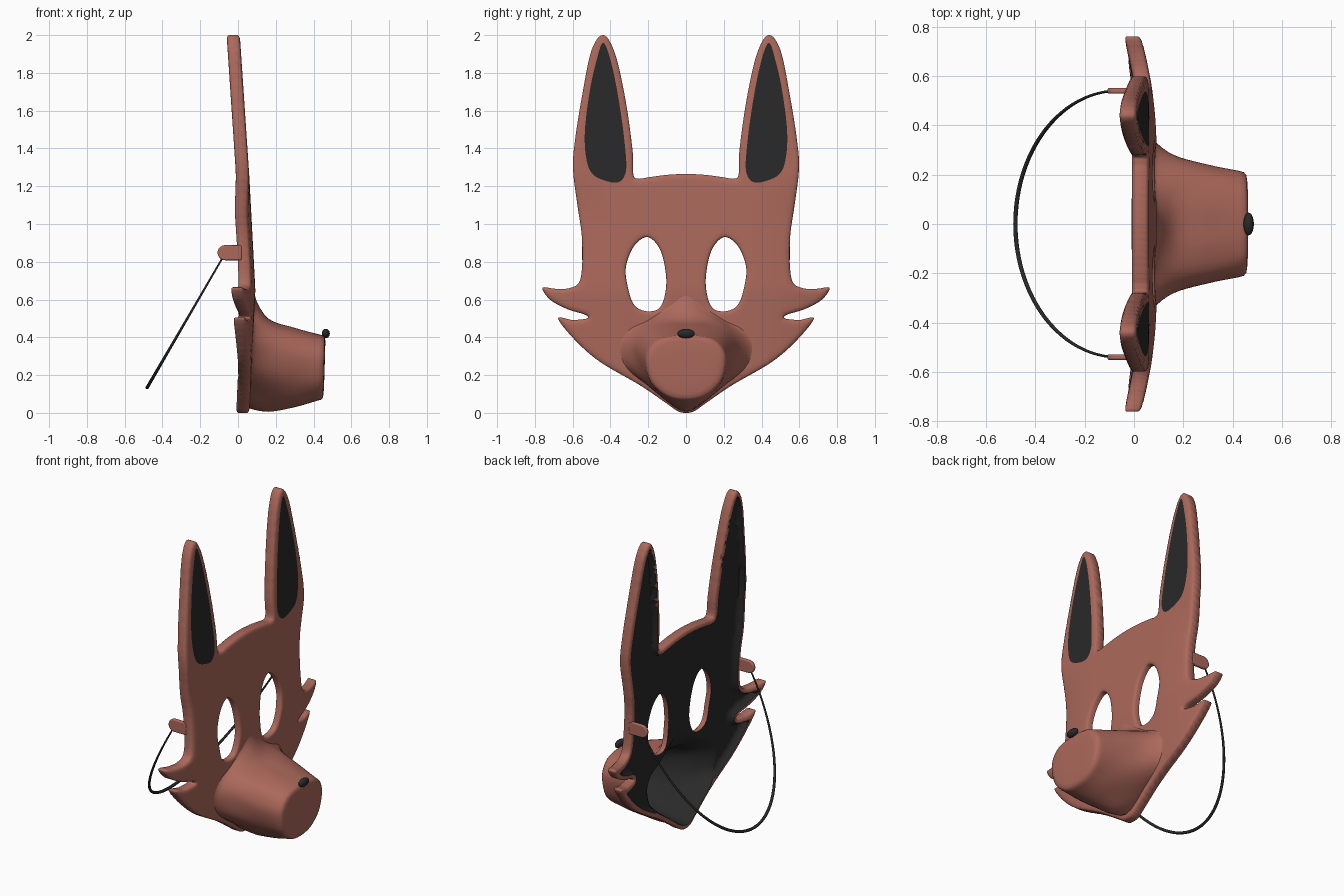
import bpy, bmesh, math
from mathutils import Vector
from mathutils.kdtree import KDTree
from mathutils.geometry import delaunay_2d_cdt

if "Cube" in bpy.data.objects:
    bpy.data.objects.remove(bpy.data.objects["Cube"])


def material(name, col):
    m = bpy.data.materials.new(name)
    m.diffuse_color = (*col, 1)
    m.use_nodes = True
    m.node_tree.nodes["Principled BSDF"].inputs["Base Color"].default_value = m.diffuse_color
    return m


BROWN = material("russet", (0.41, 0.14, 0.105))
BLACK = material("black", (0.022, 0.022, 0.022))


def cr(a, b, c, d, t):
    return tuple(.5 * (2*q + (r-p)*t + (2*p-5*q+4*r-s)*t*t + (3*q-p-3*r+s)*t**3)
                 for p, q, r, s in zip(a, b, c, d))


def closed(pts, n):
    k = len(pts)
    return [cr(pts[i-1], pts[i], pts[(i+1) % k], pts[(i+2) % k], j/n)
            for i in range(k) for j in range(n)]


def mirrored(half):
    return half + [(-y, z) for y, z in reversed(half[1:-1])]


def inside(p, poly):
    y, z = p
    r = False
    for (a, b), (c, d) in zip(poly, poly[1:] + poly[:1]):
        if (b > z) != (d > z) and y < (c-a) * (z-b) / (d-b) + a:
            r = not r
    return r


def tree(loops):
    pts = [p for l in loops for p in l]
    t = KDTree(len(pts))
    for i, p in enumerate(pts):
        t.insert((*p, 0), i)
    t.balance()
    return lambda p: t.find((p[0], p[1], 0))[2]


def step(t):
    t = max(0, min(1, t))
    return t*t*(3-2*t)


# Flat outlines (y, z)
HEAD = mirrored([(0, 1.265), (.1, 1.26), (.2, 1.247), (.25, 1.24), (.278, 1.26), (.283, 1.39),
                 (.32, 1.655), (.375, 1.9), (.437, 2.0), (.5, 1.92), (.55, 1.68), (.588, 1.44),
                 (.598, 1.29), (.575, 1.1), (.552, .94), (.55, .78), (.567, .69), (.62, .66),
                 (.69, .657), (.76, .662), (.72, .60), (.63, .55), (.535, .52), (.525, .50),
                 (.6, .492), (.677, .50), (.59, .388), (.455, .27), (.245, .147), (.11, .055),
                 (.045, .01), (0, 0)])
EYE = [(.2, .93), (.27, .89), (.315, .79), (.315, .7), (.28, .58), (.22, .54),
       (.15, .548), (.115, .61), (.105, .72), (.135, .86)]
EAR = [(.437, 1.96), (.39, 1.83), (.347, 1.6), (.322, 1.4), (.318, 1.28), (.355, 1.222),
       (.43, 1.23), (.5, 1.27), (.53, 1.36), (.535, 1.5), (.51, 1.7), (.475, 1.86)]
# Snout cross-sections (y, z), base to tip
RINGS = [mirrored(h) for h in (
    [(0, .62), (.08, .57), (.2, .49), (.3, .44), (.35, .35), (.31, .235), (.17, .125), (0, .025)],
    [(0, .50), (.1, .49), (.2, .46), (.265, .40), (.28, .32), (.25, .2), (.13, .085), (0, .006)],
    [(0, .45), (.09, .447), (.18, .42), (.225, .37), (.24, .29), (.2, .17), (.11, .07), (0, .03)],
    [(0, .415), (.08, .41), (.15, .39), (.2, .34), (.215, .27), (.185, .16), (.1, .085), (0, .065)])]
RING_X = [0, .16, .30, .43]


def both(pts):
    return [pts, [(-y, z) for y, z in pts]]


head = closed(HEAD, 8)
eyes = both(closed(EYE, 5))
ears = both(closed(EAR, 5))
rings = [closed(r, 4) for r in RINGS]
d_head = tree([closed(HEAD, 60)])
d_eye = tree(both(closed(EYE, 40)))
d_ear = tree(both(closed(EAR, 40)))
d_ring = tree([closed(RINGS[0], 30)])


# Mask front and back surfaces
def rim(d):
    return .6 + .4 * math.sqrt(1 - (1 - min(d/.026, 1))**2)


def front_base(y, z):
    keys = [(0, .06), (.65, .092), (1.25, .06), (2.01, .009)]
    for (a, u), (b, v) in zip(keys, keys[1:]):
        if z <= b:
            break
    f = u + (v-u) * (z-a) / (b-a)
    return f - .3 * max(0, abs(y)-.3)**2 * step((1.3-z)/.3)


def front(p):
    return front_base(*p) - .035 + .035*rim(d_head(p)) - .03*(1-rim(d_eye(p)))


def back(p):
    d = d_head(p)
    return front_base(*p) - .035 - .035*rim(d) + .03*step((d-.027)/.016)


# Triangulate the plate: constrained outlines plus rim rings and a grid
verts, edges = [], []
for loop in [head, *eyes, *ears, rings[0]]:
    o, n = len(verts), len(loop)
    verts += [Vector(p) for p in loop]
    edges += [(o+i, o+(i+1) % n) for i in range(n)]


def in_plate(p):
    return inside(p, head) and not any(inside(p, e) for e in eyes) and not inside(p, rings[0])


def clear(p):
    return in_plate(p) and d_ear(p) > .005 and d_ring(p) > .008


for loop, dist in [(head, d_head)] + [(e, d_eye) for e in eyes]:
    for off in (.005, .013, .026, .043):
        for i, p in enumerate(loop):
            t = Vector(loop[(i+1) % len(loop)]) - Vector(loop[i-1])
            nrm = Vector((-t.y, t.x)).normalized()
            for s in (off, -off):
                q = Vector(p) + nrm*s
                if dist(q) > .93*off and clear(q):
                    verts.append(q)
for i in range(-26, 27):
    for j in range(68):
        q = Vector((i*.03, j*.03 + .005))
        if clear(q) and d_head(q) > .055 and d_eye(q) > .055:
            verts.append(q)
pv, _, pf = delaunay_2d_cdt(verts, edges, [], 0, 1e-6)[:3]
tris = []
for f in pf:
    c = sum((pv[i] for i in f), Vector((0, 0))) / len(f)
    if in_plate(c):
        tris.append((f, c))

bm = bmesh.new()
used = {i for f, _ in tris for i in f}
fv = {i: bm.verts.new((front(pv[i]), *pv[i])) for i in used}
bv = {i: bm.verts.new((back(pv[i]), *pv[i])) for i in used}
count = {}
for f, c in tris:
    bm.faces.new([fv[i] for i in f]).material_index = int(any(inside(c, e) for e in ears))
    bm.faces.new([bv[i] for i in reversed(f)]).material_index = int(d_head(c) > .028)
    for a, b in zip(f, f[1:] + f[:1]):
        k = (min(a, b), max(a, b))
        count[k] = count.get(k, 0) + 1
for (a, b), n in count.items():
    if n == 1 and not (d_ring(pv[a]) < 1e-4 and d_ring(pv[b]) < 1e-4):
        bm.faces.new((fv[a], fv[b], bv[b], bv[a]))


# Snout shells lofted from the opening in the plate
def loft(surface, scale, shift, mat):
    n = len(rings[0])
    col = []
    for i in range(n):
        k = [(surface(rings[0][i]), *rings[0][i])]
        for r, x in zip(rings[1:], RING_X[1:]):
            y, z = r[i]
            k.append((x + shift, y*scale, .27 + (z-.27)*scale))
        ghost = (k[1][0], *k[0][1:])
        k = [ghost] + k + [k[-1]]
        c = [cr(*k[j:j+4], t/5) for j in range(3) for t in range(5)] + [k[-1]]
        _, y, z = k[-1]
        for x, s in ((.449, .975), (.459, .92), (.463, .8), (.464, .4)):
            c.append((x + shift, y*s, .25 + (z-.25)*s))
        col.append([bm.verts.new((x - .2*max(0, .4-z)*max(0, x-.3), y, z)) for x, y, z in c])
    for i in range(n):
        a, b = col[i-1], col[i]
        for j in range(len(a)-1):
            bm.faces.new((a[j], a[j+1], b[j+1], b[j])).material_index = mat
    bm.faces.new([c[-1] for c in col]).material_index = mat


loft(front, 1, 0, 0)
loft(back, .87, -.035, 1)
bmesh.ops.remove_doubles(bm, verts=bm.verts, dist=1e-4)
bmesh.ops.recalc_face_normals(bm, faces=bm.faces)


def finish(ob, angle=60):
    bpy.ops.object.select_all(action='DESELECT')
    ob.select_set(True)
    bpy.context.view_layer.objects.active = ob
    bpy.ops.object.shade_smooth_by_angle(angle=math.radians(angle))


me = bpy.data.meshes.new("mask_shell")
bm.to_mesh(me)
me.materials.append(BROWN)
me.materials.append(BLACK)
mask = bpy.data.objects.new("mask_shell", me)
bpy.context.collection.objects.link(mask)
finish(mask)

# Nose
bpy.ops.mesh.primitive_uv_sphere_add(segments=32, ring_count=16, radius=1, location=(.465, 0, .42))
nose = bpy.context.object
nose.name = "nose"
nose.scale = (.021, .046, .025)
nose.data.materials.append(BLACK)
finish(nose)

# Strap lugs: flat rounded tabs
for s, side in ((1, "left"), (-1, "right")):
    bm = bmesh.new()
    arc = [(-.068 + .04*math.cos(a), .848 + .04*math.sin(a))
           for a in (math.pi/2 + math.pi*i/16 for i in range(17))]
    f = bm.faces.new([bm.verts.new((x, s*.54 - .011, z))
                      for x, z in arc + [(.02, .808), (.02, .888)]])
    g = bmesh.ops.extrude_face_region(bm, geom=[f])["geom"]
    bmesh.ops.translate(bm, vec=(0, .022, 0), verts=[v for v in g if isinstance(v, bmesh.types.BMVert)])
    bmesh.ops.recalc_face_normals(bm, faces=bm.faces)
    me = bpy.data.meshes.new("strap_lug_" + side)
    bm.to_mesh(me)
    me.materials.append(BROWN)
    lug = bpy.data.objects.new("strap_lug_" + side, me)
    bpy.context.collection.objects.link(lug)
    b = lug.modifiers.new("round", 'BEVEL')
    b.width, b.segments = .007, 3
    finish(lug, 40)

# Strap: half ellipse hanging behind, thicker in the middle
cu = bpy.data.curves.new("strap", 'CURVE')
cu.dimensions = '3D'
cu.bevel_depth = .009
cu.bevel_resolution = 3
cu.use_fill_caps = True
sp = cu.splines.new('POLY')
sp.points.add(48)
for i, p in enumerate(sp.points):
    a = math.pi*i/48
    x = -.066 - .415*math.sin(a)
    p.co = (x, .54*math.cos(a), .848 + (x+.066)*1.72, 1)
    p.radius = .5 + .5*math.sin(a)
cu.materials.append(BLACK)
bpy.context.collection.objects.link(bpy.data.objects.new("strap", cu))
